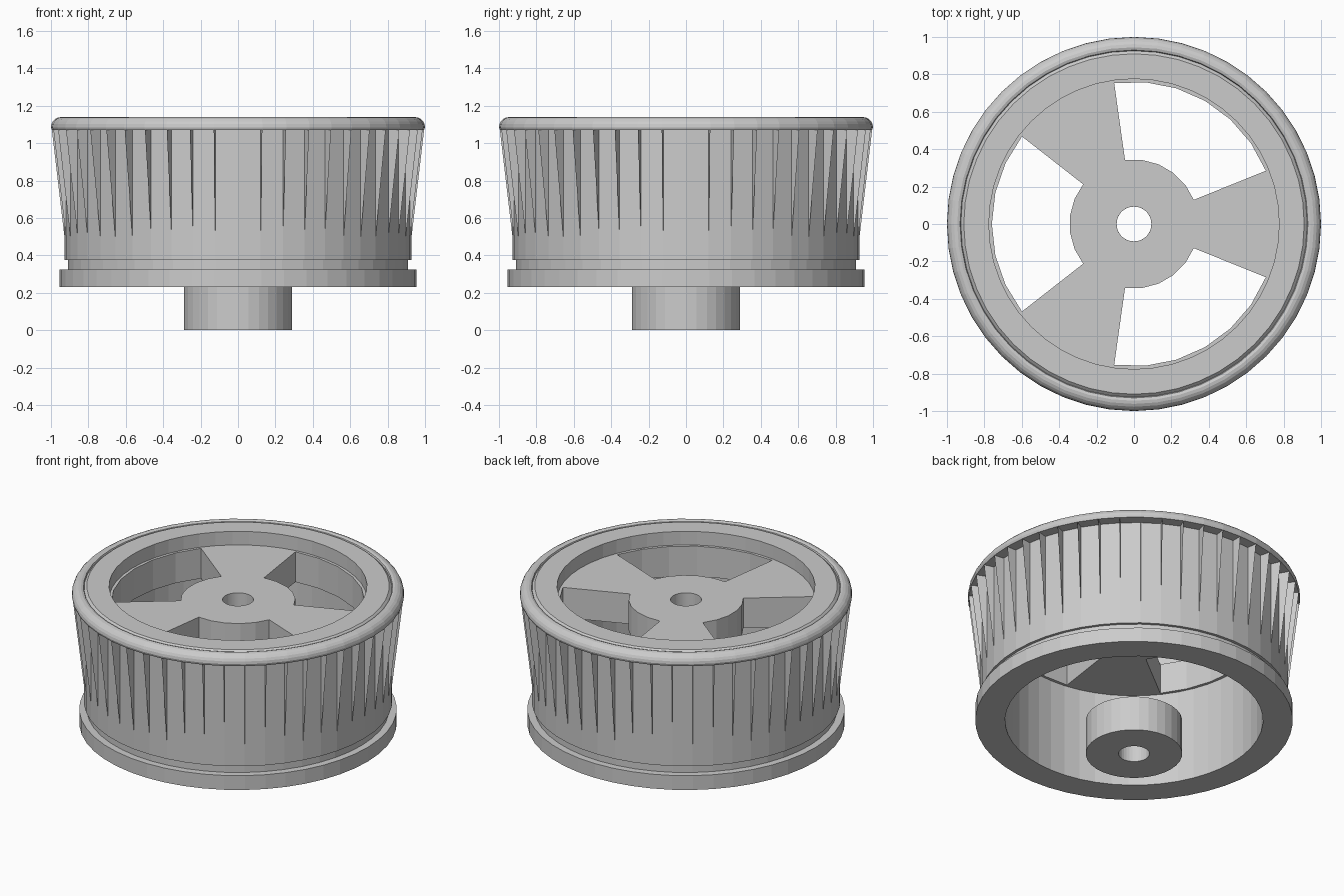
import bpy, bmesh
from math import sin, cos, pi, radians

if "Cube" in bpy.data.objects:
    bpy.data.objects.remove(bpy.data.objects["Cube"])


def finish(name, bm):
    bmesh.ops.recalc_face_normals(bm, faces=bm.faces)
    me = bpy.data.meshes.new(name)
    bm.to_mesh(me)
    bm.free()
    ob = bpy.data.objects.new(name, me)
    bpy.context.collection.objects.link(ob)
    return ob


def lathe(name, profile, segs):
    """Spin a closed (radius, z) profile around the z axis."""
    bm = bmesh.new()
    rings = [[bm.verts.new((r * cos(2 * pi * i / segs), r * sin(2 * pi * i / segs), z))
              for r, z in profile] for i in range(segs)]
    n = len(profile)
    for i in range(segs):
        a, b = rings[i], rings[(i + 1) % segs]
        for j in range(n):
            k = (j + 1) % n
            bm.faces.new((a[j], b[j], b[k], a[k]))
    return finish(name, bm)


def tube(name, r_in, r_out, z0, z1, segs):
    return lathe(name, [(r_in, z0), (r_out, z0), (r_out, z1), (r_in, z1)], segs)


# Rim: bottom flange, narrow groove, straight drum, rounded top lip, inner wall
lip = [(0.945 + 0.055 * cos(radians(a)), 1.085 + 0.055 * sin(radians(a)))
       for a in range(0, 91, 18)]
rim_profile = ([(0.776, 0.23), (0.955, 0.23), (0.955, 0.325), (0.91, 0.325),
                (0.91, 0.375), (0.928, 0.375), (0.928, 1.07), (0.995, 1.07)]
               + lip + [(0.93, 1.135), (0.926, 1.125), (0.91, 1.14), (0.776, 1.14)])
lathe("rim", rim_profile, 48)

# Thin tapered fins around the drum
bm = bmesh.new()
for i in range(48):
    a = 2 * pi * i / 48
    bm.faces.new([bm.verts.new((r * cos(a), r * sin(a), z))
                  for r, z in ((0.925, 0.475), (0.995, 1.07), (0.925, 1.07))])
finish("fins", bm)

# Spoked disc: a plate with three windows cut out
disc = tube("spoke_disc", 0.093, 0.785, 0.85, 1.05, 48)
for centre in (60, 180, 300):
    bm = bmesh.new()
    outline = []
    for r, steps in ((0.76, 6), (0.345, 5)):
        arc = [radians(centre - 38 + 76 * i / steps) for i in range(steps + 1)]
        if r < 0.5:
            arc.reverse()
        outline += [(r * cos(a), r * sin(a)) for a in arc]
    face = bm.faces.new([bm.verts.new((x, y, 0.8)) for x, y in outline])
    top = bmesh.ops.extrude_face_region(bm, geom=[face])["geom"]
    bmesh.ops.translate(bm, vec=(0, 0, 0.3),
                        verts=[v for v in top if isinstance(v, bmesh.types.BMVert)])
    cutter = finish("window_cutter", bm)
    cutter.hide_render = True
    cutter.hide_viewport = True
    cut = disc.modifiers.new("window", 'BOOLEAN')
    cut.operation = 'DIFFERENCE'
    cut.solver = 'EXACT'
    cut.object = cutter

# Axle collar under the wheel
tube("axle_collar", 0.093, 0.29, 0.0, 0.23, 32)
